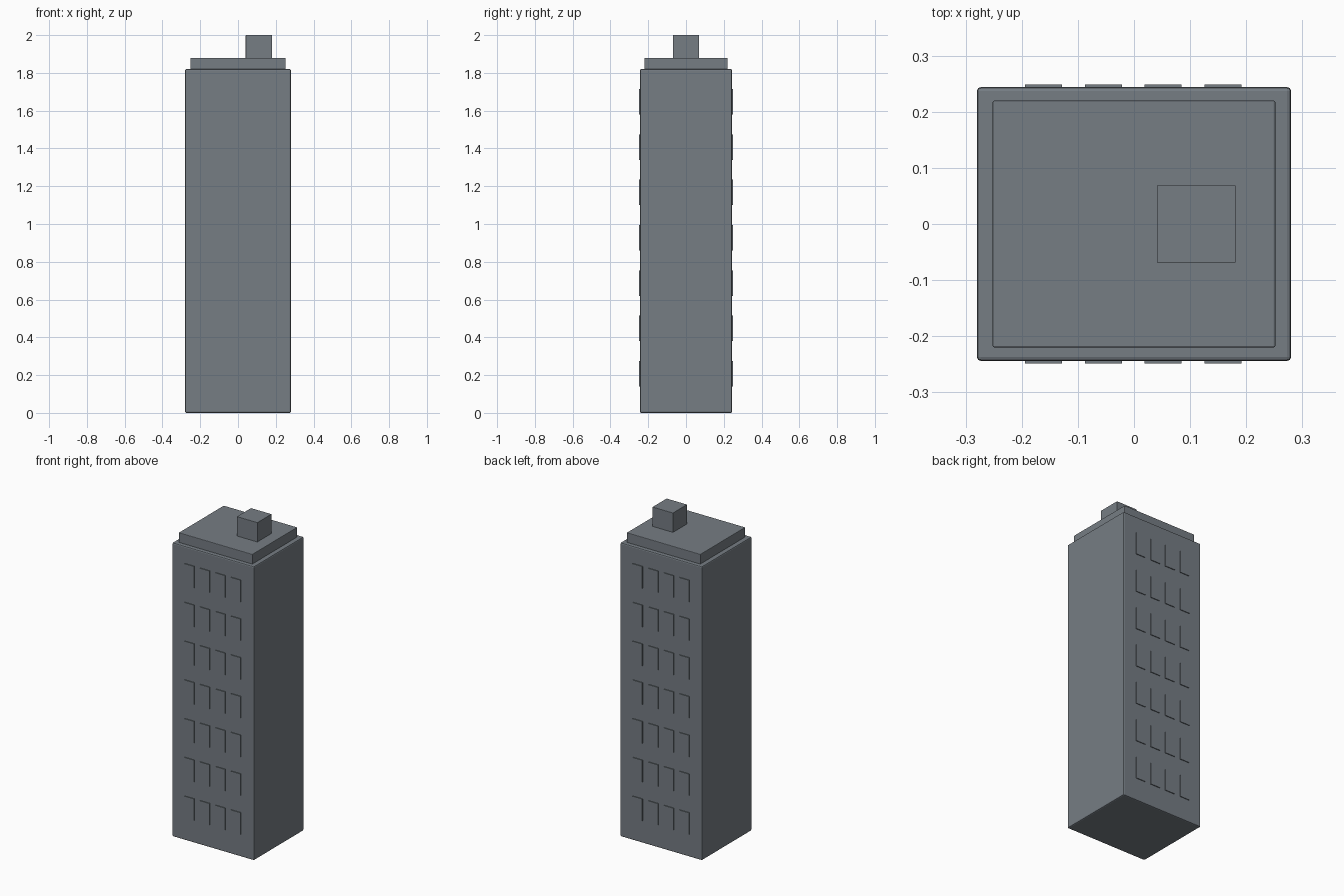
import bpy

if "Cube" in bpy.data.objects:
    bpy.data.objects.remove(bpy.data.objects["Cube"])

# One flat colour for the whole tower
grey = bpy.data.materials.new("slate_grey")
grey.diffuse_color = (0.18, 0.205, 0.23, 1.0)
grey.use_nodes = True
grey.node_tree.nodes["Principled BSDF"].inputs["Base Color"].default_value = grey.diffuse_color


def box(name, x, y, z, bevel=0.0):
    """Box from (min, max) ranges, with an optional small edge bevel."""
    lo, hi = zip(x, y, z)
    centre = [(a + b) / 2 for a, b in zip(lo, hi)]
    bpy.ops.mesh.primitive_cube_add(size=1, location=centre)
    ob = bpy.context.object
    ob.name = name
    ob.scale = [b - a for a, b in zip(lo, hi)]
    bpy.ops.object.transform_apply(location=False, rotation=False, scale=True)
    ob.data.materials.append(grey)
    if bevel:
        mod = ob.modifiers.new("soft_edges", 'BEVEL')
        mod.width = bevel
        mod.segments = 2
    return ob


# Main block, roof slab and rooftop plant room
box("tower_body", (-0.28, 0.28), (-0.244, 0.244), (0, 1.82), 0.007)
box("roof_slab", (-0.252, 0.252), (-0.22, 0.22), (1.815, 1.88), 0.003)
box("rooftop_unit", (0.041, 0.181), (-0.069, 0.069), (1.878, 2.0), 0.001)

# Thin window plates, four across and seven up, on front and back
for side, s in (("front", -1), ("back", 1)):
    for row in range(7):
        for col in range(4):
            x = -0.161 + col * 0.1065
            z = 0.207 + row * 0.24
            y = sorted((s * 0.2415, s * 0.249))
            box(f"{side}_window_{row}_{col}", (x - 0.033, x + 0.033), y,
                (z - 0.0675, z + 0.0675))
